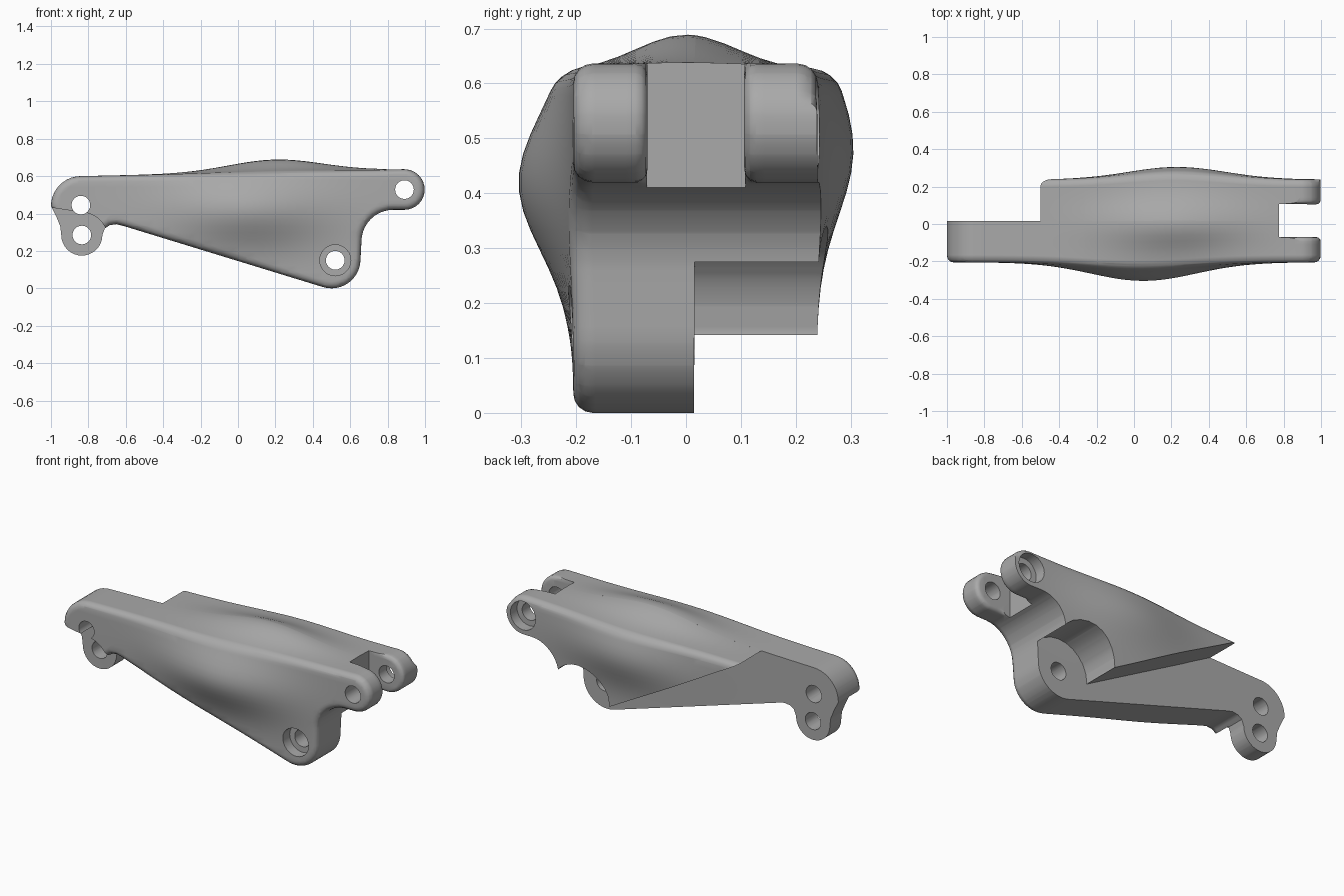
import bpy, bmesh, math
from math import cos, sin, radians, exp

cube = bpy.data.objects.get("Cube")
if cube:
    bpy.data.objects.remove(cube, do_unlink=True)

FRONT, SPLIT, BACK = -0.205, 0.015, 0.238
SLOT = (-0.07, 0.105)


def arc(cx, cz, r, start, end, steps=10):
    """Points of a circular arc in the side plane, angles in degrees."""
    angles = [radians(start + (end - start) * i / steps) for i in range(steps + 1)]
    return [(cx + r * cos(a), cz + r * sin(a)) for a in angles]


def prism(name, outline, y0, y1):
    """Closed solid from a side outline, extruded along y."""
    bm = bmesh.new()
    face = bm.faces.new([bm.verts.new((x, y0, z)) for x, z in outline])
    ext = bmesh.ops.extrude_face_region(bm, geom=[face])
    for v in ext["geom"]:
        if isinstance(v, bmesh.types.BMVert):
            v.co.y = y1
    bmesh.ops.recalc_face_normals(bm, faces=bm.faces)
    mesh = bpy.data.meshes.new(name)
    bm.to_mesh(mesh)
    bm.free()
    obj = bpy.data.objects.new(name, mesh)
    bpy.context.collection.objects.link(obj)
    return obj


def round_edges(obj, rule, width, segments=4):
    """Bevel the edges whose two end points satisfy the rule."""
    bm = bmesh.new()
    bm.from_mesh(obj.data)
    edges = [e for e in bm.edges if rule(e.verts[0].co, e.verts[1].co)]
    bmesh.ops.bevel(bm, geom=edges, offset=width, segments=segments,
                    profile=0.5, affect='EDGES', clamp_overlap=False)
    bm.to_mesh(obj.data)
    bm.free()


def combine(obj, other, operation):
    """Apply an exact boolean and discard the second object."""
    mod = obj.modifiers.new("combine", 'BOOLEAN')
    mod.operation, mod.object, mod.solver = operation, other, 'EXACT'
    bpy.context.view_layer.update()
    graph = bpy.context.evaluated_depsgraph_get()
    mesh = bpy.data.meshes.new_from_object(obj.evaluated_get(graph))
    obj.modifiers.clear()
    obj.data = mesh
    bpy.data.objects.remove(other, do_unlink=True)


def drill(obj, x, z, r, y0=-0.5, y1=0.5):
    combine(obj, prism("drill", arc(x, z, r, 0, 345, 23), y0, y1), 'DIFFERENCE')


# Shared right end: concave throat, then the round lug
right_end = arc(0.83, 0.25, 0.17, 180, 90) + arc(0.89, 0.528, 0.108, -90, 90, 16)

# Front plate: full side outline
front_outline = (
    arc(-0.84, 0.44, 0.16, 90, 180)
    + [(-0.97, 0.38), (-0.95, 0.33)]
    + arc(-0.835, 0.285, 0.11, 180, 360, 16)
    + [(-0.712, 0.32), (-0.685, 0.338), (-0.65, 0.343), (-0.61, 0.333)]
    + arc(0.5, 0.155, 0.155, 253, 360, 12)
    + right_end)
body = prism("linkage_arm", front_outline, FRONT, SPLIT)
round_edges(body, lambda a, b: max(a.y, b.y) < FRONT + 0.001, 0.035)

# Thin left tab: front side set back around the lower hole
recess = [(-1.05, 0.44), (-1.05, 0.1)] + arc(-0.84, 0.262, 0.145, -90, 90, 14)
combine(body, prism("tab_recess", recess, -0.4, -0.09), 'DIFFERENCE')

# Rear plate: wedge with a round clearance about the lower pivot
rear_outline = [(-0.5, 0.607), (0.335, 0.14), (0.6, 0.14)] + right_end
rear = prism("rear_plate", rear_outline, SPLIT, BACK)
round_edges(rear, lambda a, b: min(a.y, b.y) > BACK - 0.001
            and min(a.z, b.z) > 0.56, 0.035)
drill(rear, 0.52, 0.15, 0.19)
combine(body, rear, 'UNION')

# Fork slot between the two right lugs, with softened inner rims
slot = [(0.775, 0.2), (1.2, 0.2), (1.2, 0.9), (0.775, 0.9)]
combine(body, prism("fork_slot", slot, *SLOT), 'DIFFERENCE')
round_edges(body, lambda a, b: min(a.x, b.x) > 0.78 and any(
    abs(a.y - s) + abs(b.y - s) < 0.001 for s in SLOT), 0.022, 3)


# Swollen sides and crown
def hump(u, v, cu, cv, su, sv):
    return exp(-((u - cu) / su) ** 2 / 2 - ((v - cv) / sv) ** 2 / 2)


def clamp(t):
    return max(0.0, min(1.0, t))


bm = bmesh.new()
bm.from_mesh(body.data)
for axis, low, high, step in ((0, -0.987, 0.99, 0.045),
                              (2, 0.017, 0.63, 0.035),
                              (1, -0.193, 0.23, 0.028)):
    pos = low
    while pos < high:
        co, no = [0, 0, 0], [0, 0, 0]
        co[axis], no[axis] = pos, 1
        bmesh.ops.bisect_plane(bm, geom=bm.verts[:] + bm.edges[:] + bm.faces[:],
                               dist=1e-5, plane_co=co, plane_no=no)
        pos += step
for v in bm.verts:
    x, y, z = v.co
    side = 0.1 * hump(x, z, 0.05, 0.42, 0.28, 0.125) * clamp(-y / 0.16)
    back = 0.067 * hump(x, z, 0.23, 0.48, 0.26, 0.12) * clamp(y / 0.19)
    crown = 0.067 * hump(x, y, 0.2, 0.0, 0.25, 0.08) * clamp((z - 0.5) / 0.1)
    v.co.y += back - side
    v.co.z += crown
bmesh.ops.remove_doubles(bm, verts=bm.verts, dist=1e-5)
bm.to_mesh(body.data)
bm.free()

# Pin holes and counterbores
for x, z in ((-0.84, 0.445), (-0.835, 0.285), (0.52, 0.15), (0.89, 0.528)):
    drill(body, x, z, 0.05)
drill(body, 0.52, 0.15, 0.083, -0.5, FRONT + 0.06)
drill(body, 0.89, 0.528, 0.083, BACK - 0.06, 0.5)

# Plain grey finish
grey = bpy.data.materials.new("plain_grey")
grey.use_nodes = True
colour = (0.4, 0.4, 0.4, 1)
grey.diffuse_color = colour
grey.node_tree.nodes["Principled BSDF"].inputs["Base Color"].default_value = colour
body.data.materials.clear()
body.data.materials.append(grey)
for poly in body.data.polygons:
    poly.material_index = 0

bpy.ops.object.select_all(action='DESELECT')
body.select_set(True)
bpy.context.view_layer.objects.active = body
bpy.ops.object.shade_smooth_by_angle(angle=radians(32))
